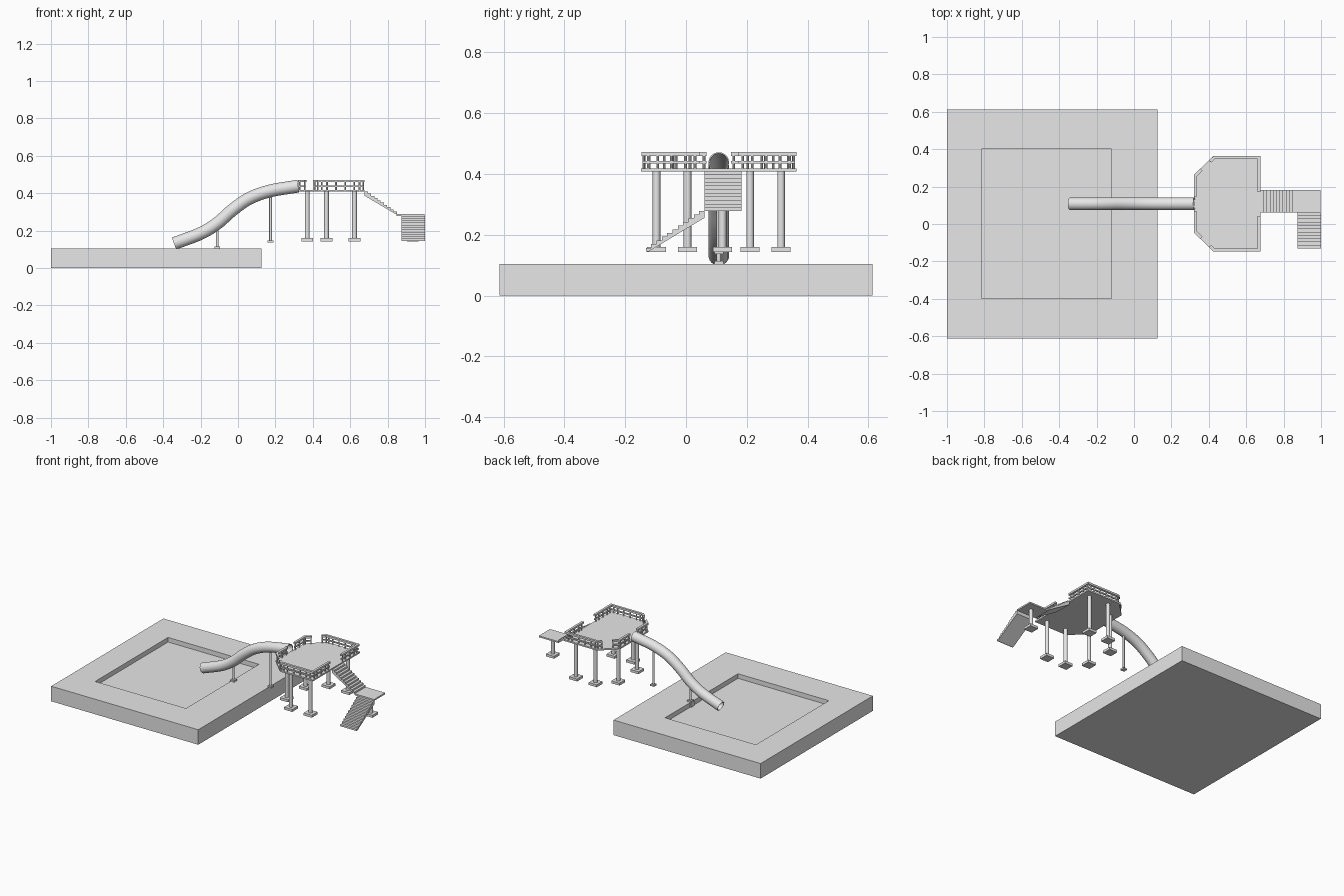
import bpy, bmesh, math
from mathutils import Vector

if "Cube" in bpy.data.objects:
    bpy.data.objects.remove(bpy.data.objects["Cube"])

grey = bpy.data.materials.new("light grey")
grey.use_nodes = True
grey.diffuse_color = (0.8, 0.8, 0.8, 1)
grey.node_tree.nodes["Principled BSDF"].inputs["Base Color"].default_value = (0.8, 0.8, 0.8, 1)

MID = 0.108          # centre line of deck, slide and upper stairs
DECK_Z = 0.418
GROUND = 0.143       # underside of the footings


def finish(name, bm, smooth=False):
    bmesh.ops.recalc_face_normals(bm, faces=bm.faces)
    mesh = bpy.data.meshes.new(name)
    bm.to_mesh(mesh)
    bm.free()
    mesh.materials.append(grey)
    ob = bpy.data.objects.new(name, mesh)
    bpy.context.collection.objects.link(ob)
    if smooth:
        bpy.ops.object.select_all(action='DESELECT')
        ob.select_set(True)
        bpy.context.view_layer.objects.active = ob
        bpy.ops.object.shade_smooth_by_angle(angle=math.radians(40))
    return ob


def loft(bm, rings, closed=False):
    """Bridge equal-length point rings; cap the ends or join last to first."""
    rows = [[bm.verts.new(p) for p in ring] for ring in rings]
    pairs = list(zip(rows, rows[1:]))
    if closed:
        pairs.append((rows[-1], rows[0]))
    else:
        bm.faces.new(rows[0])
        bm.faces.new(rows[-1])
    n = len(rows[0])
    for a, b in pairs:
        for i in range(n):
            j = (i + 1) % n
            bm.faces.new((a[i], a[j], b[j], b[i]))


def rect(x0, x1, y0, y1, z):
    return [(x0, y0, z), (x1, y0, z), (x1, y1, z), (x0, y1, z)]


def box(bm, x0, x1, y0, y1, z0, z1):
    loft(bm, [rect(x0, x1, y0, y1, z0), rect(x0, x1, y0, y1, z1)])


def cylinder(bm, x, y, r, z0, z1, sides=16):
    circle = [(x + r * math.cos(t), y + r * math.sin(t))
              for t in (math.tau * i / sides for i in range(sides))]
    loft(bm, [[(*p, z) for p in circle] for z in (z0, z1)])


def footed_post(name, x, y, r, base, top, foot, foot_h):
    bm = bmesh.new()
    box(bm, x - foot, x + foot, y - foot, y + foot, base, base + foot_h)
    cylinder(bm, x, y, r, base + foot_h, top)
    finish(name, bm, True)


# Basin block with a shallow rectangular recess
bm = bmesh.new()
loft(bm, [rect(-1, 0.125, -0.613, 0.613, 0), rect(-1, 0.125, -0.613, 0.613, 0.104),
          rect(-0.815, -0.12, -0.397, 0.4, 0.104), rect(-0.815, -0.12, -0.397, 0.4, 0.072)])
finish("basin", bm)

# Deck with two cut corners
half = [(0.32, 0.153), (0.425, 0.256), (0.677, 0.256)]
outline = [(x, MID - v) for x, v in half] + [(x, MID + v) for x, v in reversed(half)]
bm = bmesh.new()
loft(bm, [[(*p, z) for p in outline] for z in (DECK_Z - 0.01, DECK_Z)])
finish("deck", bm)

# Deck legs and landing leg
for side, label in ((-1, "front"), (1, "back")):
    for i, (x, v) in enumerate([(0.37, 0.103), (0.473, 0.205), (0.623, 0.205)]):
        footed_post(f"{label}_leg_{i + 1}", x, MID + side * v, 0.0125,
                    GROUND, DECK_Z - 0.008, 0.031, 0.017)
footed_post("landing_leg", 0.935, 0.12, 0.0125, GROUND, 0.282, 0.031, 0.017)


def bar(bm, pts, w, z0, z1):
    """Mitred rectangular rail along a flat path."""
    pts = [Vector(p) for p in pts]
    dirs = [(b - a).normalized() for a, b in zip(pts, pts[1:])]
    rings = []
    for i, p in enumerate(pts):
        a, b = dirs[max(i - 1, 0)], dirs[min(i, len(dirs) - 1)]
        m = (a + b).normalized()
        off = Vector((-m.y, m.x)) * (w / 2 / m.dot(a))
        l, r = p + off, p - off
        rings.append([(*l, z0), (*r, z0), (*r, z1), (*l, z1)])
    loft(bm, rings)


# Railings: two runs on each side, with balusters
runs = {"slide_end": [(0.328, 0.04), (0.328, 0.15), (0.36, 0.182)],
        "stair_end": [(0.407, 0.227), (0.428, 0.247), (0.669, 0.247), (0.669, 0.064)]}
for side, label in ((-1, "front"), (1, "back")):
    for run, pts in runs.items():
        pts = [Vector((x, MID + side * v)) for x, v in pts]
        bm = bmesh.new()
        bar(bm, pts, 0.016, 0.459, 0.472)
        bar(bm, pts, 0.009, 0.434, 0.442)
        for a, b in zip(pts, pts[1:]):
            n = max(1, round((b - a).length / 0.05))
            for i in range(n + 1):
                p = a.lerp(b, min(max(i / n, 0.08), 0.92))
                cylinder(bm, p.x, p.y, 0.0045, DECK_Z, 0.46, 8)
        finish(f"{label}_{run}_railing", bm)


def stair_profile(length, top, bottom, steps, thick=0.011):
    """Sawtooth flight with a sloping underside, as (run, height) points."""
    run, rise = length / steps, (top - bottom) / steps
    pts = []
    for i in range(steps):
        pts += [(i * run, top - i * rise), ((i + 1) * run, top - i * rise)]
    return pts + [(length, bottom), (length - run / 2, bottom),
                  (0, top - rise - thick)]


# Upper flight, landing and lower flight
bm = bmesh.new()
prof = stair_profile(0.172, DECK_Z - 0.008, 0.289, 10)
loft(bm, [[(0.677 + u, y, z) for u, z in prof] for y in (MID - 0.047 - 0.0, 0.183)])
finish("upper_stairs", bm)

bm = bmesh.new()
box(bm, 0.848, 0.998, 0.061, 0.183, 0.279, 0.289)
finish("landing", bm)

bm = bmesh.new()
prof = stair_profile(0.193, 0.279, 0.145, 11)
loft(bm, [[(x, 0.061 - u, z) for u, z in prof] for x in (0.874, 1.0)])
finish("lower_stairs", bm)

# Slide: open tube swept along a smooth path
keys = [(0.322, 0.438), (0.17, 0.412), (0.06, 0.372), (-0.03, 0.31),
        (-0.11, 0.24), (-0.2, 0.185), (-0.342, 0.131)]
keys = [Vector(k) for k in keys]
ext = [2 * keys[0] - keys[1]] + keys + [2 * keys[-1] - keys[-2]]
path = []
for a, b, c, d in zip(ext, ext[1:], ext[2:], ext[3:]):
    for i in range(6):
        t = i / 6
        path.append(0.5 * (2 * b + (c - a) * t + (2 * a - 5 * b + 4 * c - d) * t * t
                           + (3 * b - a - 3 * c + d) * t ** 3))
path.append(keys[-1])


def tube_ring(i, r, sides=24):
    tangent = (path[min(i + 1, len(path) - 1)] - path[max(i - 1, 0)]).normalized()
    n = Vector((-tangent.y, tangent.x))
    ring = []
    for k in range(sides):
        t = math.tau * k / sides
        p = path[i] + n * (r * math.sin(t))
        ring.append((p.x, MID + r * math.cos(t), p.y))
    return ring


order = list(range(len(path)))
bm = bmesh.new()
loft(bm, [tube_ring(i, 0.034) for i in order]
     + [tube_ring(i, 0.03) for i in reversed(order)], closed=True)
finish("slide_tube", bm, True)

# Slide supports
footed_post("upper_slide_support", 0.174, MID, 0.007, 0.137, 0.383, 0.015, 0.01)
footed_post("lower_slide_support", -0.11, MID, 0.007, 0.104, 0.212, 0.015, 0.01)
box_bm = bmesh.new()
box(box_bm, -0.127, -0.093, MID - 0.017, MID + 0.017, 0.07, 0.105)
finish("lower_support_pad", box_bm)
